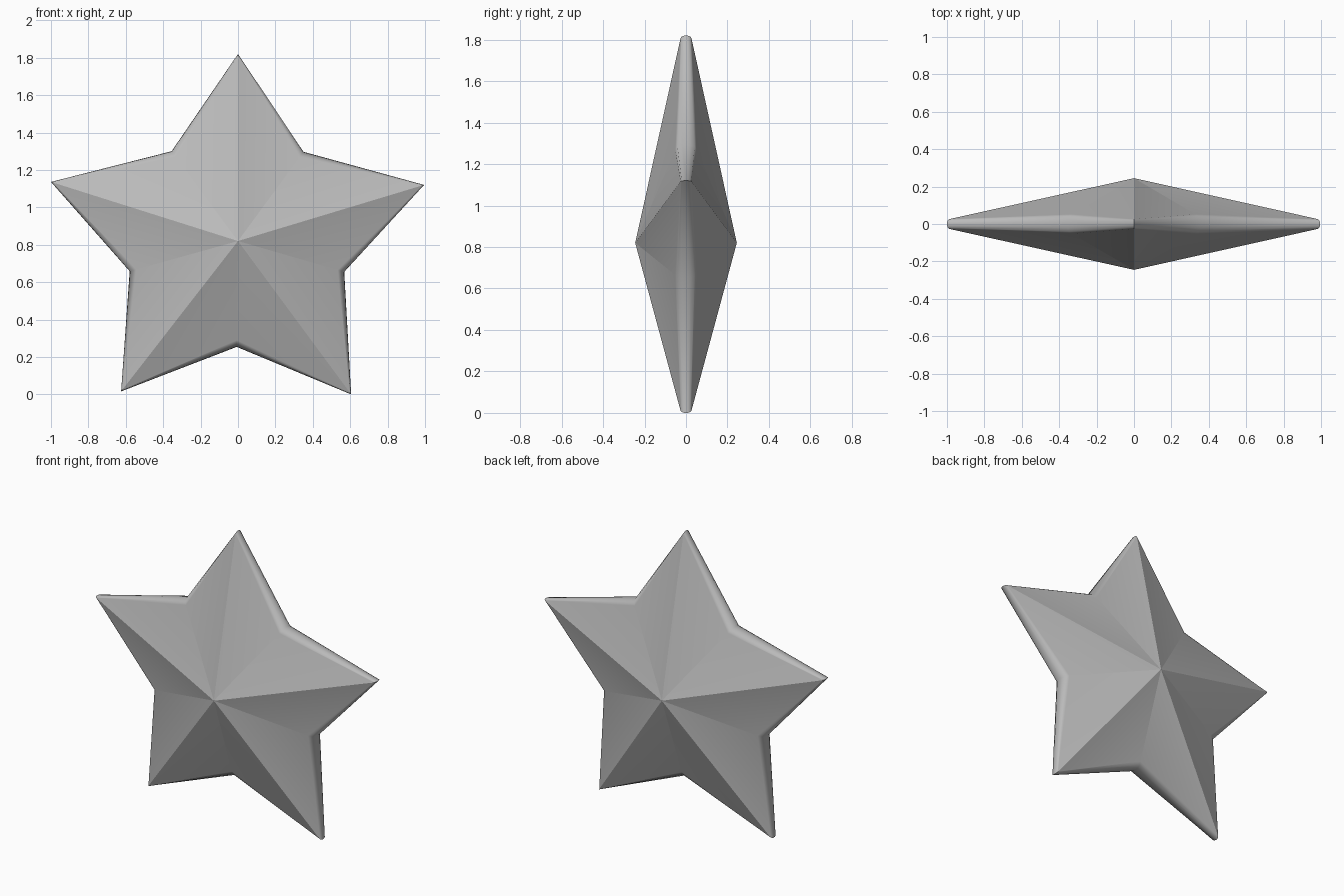
import bpy, bmesh
from mathutils import Vector

if "Cube" in bpy.data.objects:
    bpy.data.objects.remove(bpy.data.objects["Cube"], do_unlink=True)

# Single grey material
grey = bpy.data.materials.new("plain grey")
grey.use_nodes = True
colour = (0.5, 0.5, 0.5, 1)
grey.diffuse_color = colour
grey.node_tree.nodes["Principled BSDF"].inputs["Base Color"].default_value = colour

# Star outline, alternating tips and valleys, clockwise from the top
CENTRE = Vector((0, 0, 0.82))
DEPTH = 0.245
OUTLINE = [(0, 1.82), (0.35, 1.297), (0.995, 1.12), (0.568, 0.655), (0.605, 0),
           (-0.007, 0.254), (-0.625, 0.016), (-0.579, 0.658), (-1, 1.136), (-0.355, 1.3)]
# Rounded rim section: (depth fraction, inset fraction)
RIM = [(-1, 1), (-0.8, 0.45), (-0.4, 0.08), (0, 0), (0.4, 0.08), (0.8, 0.45), (1, 1)]
TIP = (0.026, 0.012)
VALLEY = (0.052, 0.036)

bm = bmesh.new()
columns = []
for i, (x, z) in enumerate(OUTLINE):
    half, inset = VALLEY if i % 2 else TIP
    edge = Vector((x, 0, z))
    inward = (CENTRE - edge).normalized()
    columns.append([bm.verts.new(edge + inward * inset * b + Vector((0, half * a, 0)))
                    for a, b in RIM])

# Rounded rim strips and the front and back facets
front = bm.verts.new(CENTRE - Vector((0, DEPTH, 0)))
back = bm.verts.new(CENTRE + Vector((0, DEPTH, 0)))
for i, a in enumerate(columns):
    b = columns[(i + 1) % len(columns)]
    for k in range(len(RIM) - 1):
        bm.faces.new((a[k], b[k], b[k + 1], a[k + 1]))
    bm.faces.new((front, b[0], a[0]))
    bm.faces.new((back, a[-1], b[-1]))
bmesh.ops.recalc_face_normals(bm, faces=bm.faces)

mesh = bpy.data.meshes.new("star")
bm.to_mesh(mesh)
bm.free()
mesh.materials.append(grey)
star = bpy.data.objects.new("star", mesh)
bpy.context.collection.objects.link(star)

bpy.context.view_layer.objects.active = star
star.select_set(True)
bpy.ops.object.shade_smooth()

# Crisp ridges from the centre, and crisp corners at the tips
for e in mesh.edges:
    a, b = (mesh.vertices[v].co for v in e.vertices)
    to_centre = max(abs(a.y), abs(b.y)) > DEPTH - 0.01
    across_tip = (a - b).length < 0.03 and min((a - CENTRE).length, (b - CENTRE).length) > 0.8
    e.use_edge_sharp = to_centre or across_tip

weighted = star.modifiers.new("flat facets", "WEIGHTED_NORMAL")
weighted.keep_sharp = True
